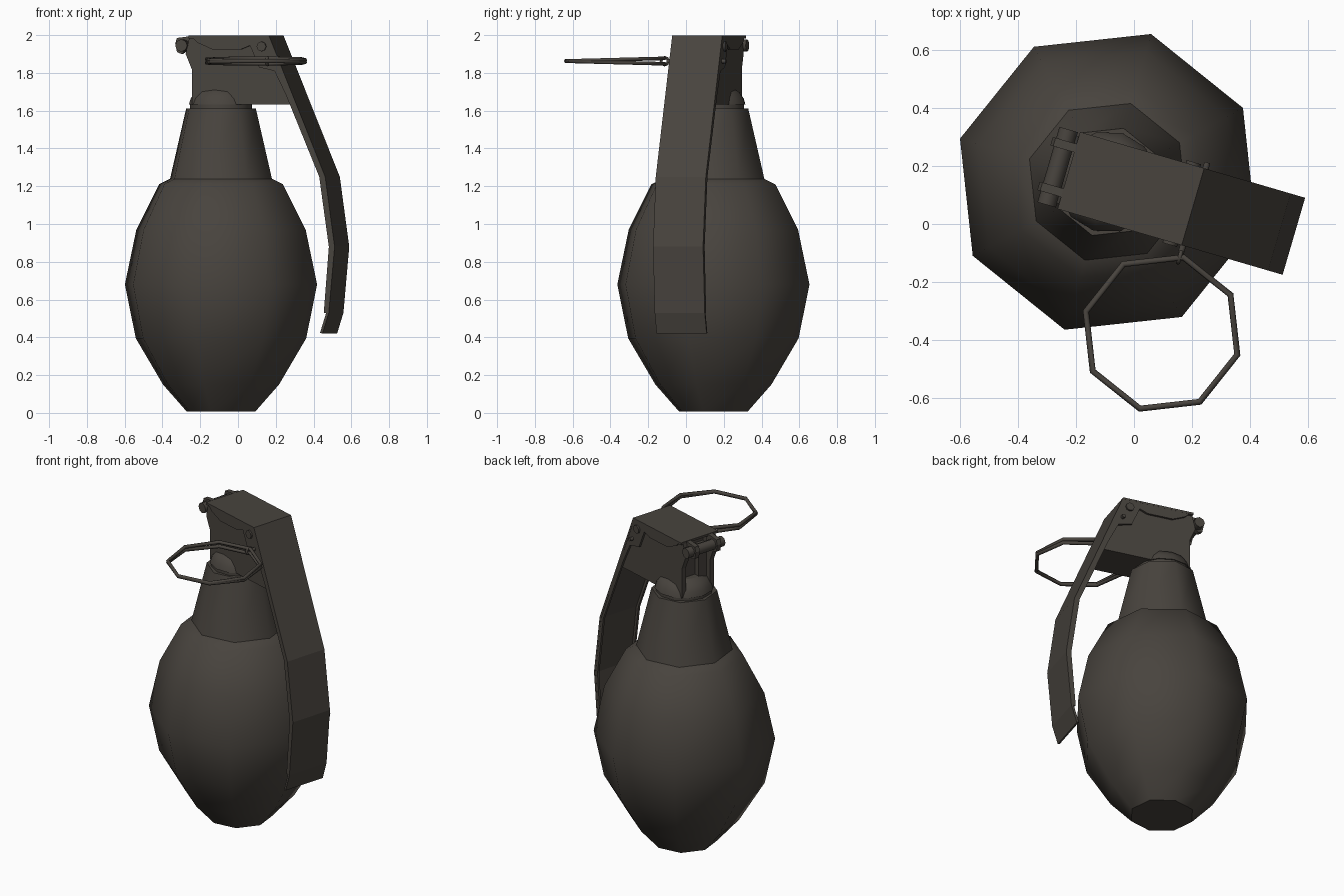
import bpy, bmesh, math
from mathutils import Matrix, Vector

if "Cube" in bpy.data.objects:
    bpy.data.objects.remove(bpy.data.objects["Cube"], do_unlink=True)

mat = bpy.data.materials.new("dark olive grey metal")
mat.use_nodes = True
COLOR = (0.065, 0.057, 0.048, 1)
mat.diffuse_color = COLOR
bsdf = mat.node_tree.nodes["Principled BSDF"]
bsdf.inputs["Base Color"].default_value = COLOR
bsdf.inputs["Roughness"].default_value = 0.7

# The whole assembly is turned about its own vertical axis
FRAME = Matrix.Translation((-0.09, 0.145, 0)) @ Matrix.Rotation(math.radians(-16.3), 4, "Z")


def finish(name, bm, matrix=FRAME, smooth=False):
    bmesh.ops.recalc_face_normals(bm, faces=bm.faces)
    for f in bm.faces:
        f.smooth = smooth and len(f.verts) == 4
    for e in bm.edges:
        if any(not f.smooth for f in e.link_faces):
            e.smooth = False
    mesh = bpy.data.meshes.new(name)
    bm.to_mesh(mesh)
    bm.free()
    mesh.materials.append(mat)
    ob = bpy.data.objects.new(name, mesh)
    ob.matrix_world = matrix
    bpy.context.collection.objects.link(ob)
    return ob


def lathe(name, profile, sides=8):
    """Spin (radius, height) pairs about the vertical axis."""
    bm = bmesh.new()
    rings = []
    for r, z in profile:
        angles = [math.tau * i / sides for i in range(sides)]
        rings.append([bm.verts.new((r * math.cos(a), r * math.sin(a), z)) for a in angles])
    for low, high in zip(rings, rings[1:]):
        for i in range(sides):
            j = (i + 1) % sides
            bm.faces.new((low[i], low[j], high[j], high[i]))
    bm.faces.new(rings[0])
    bm.faces.new(rings[-1])
    return finish(name, bm, smooth=True)


def prism(name, outline, v0, v1):
    """Side outline of (along, height) points, extruded across the width."""
    bm = bmesh.new()
    face = bm.faces.new([bm.verts.new((u, v0, z)) for u, z in outline])
    new = bmesh.ops.extrude_face_region(bm, geom=[face])["geom"]
    verts = [g for g in new if isinstance(g, bmesh.types.BMVert)]
    bmesh.ops.translate(bm, vec=(0, v1 - v0, 0), verts=verts)
    return finish(name, bm)


def rod(name, u, z, r, v0, v1, sides=8):
    """Cylinder lying across the width."""
    bm = bmesh.new()
    m = Matrix.Translation((u, (v0 + v1) / 2, z)) @ Matrix.Rotation(math.pi / 2, 4, "X")
    bmesh.ops.create_cone(bm, cap_ends=True, segments=sides, radius1=r, radius2=r,
                          depth=abs(v1 - v0), matrix=m)
    return finish(name, bm, smooth=sides > 4)


def torus(name, matrix, major, minor, sides=8, tube=6):
    bm = bmesh.new()
    rings = []
    for i in range(sides):
        turn = Matrix.Rotation(math.tau * i / sides, 3, "Z")
        rings.append([bm.verts.new(turn @ Vector((major + minor * math.cos(math.tau * k / tube), 0,
                                                  minor * math.sin(math.tau * k / tube))))
                      for k in range(tube)])
    for i in range(sides):
        a, b = rings[i], rings[(i + 1) % sides]
        for k in range(tube):
            n = (k + 1) % tube
            bm.faces.new((a[k], a[n], b[n], b[k]))
    return finish(name, bm, matrix, smooth=True)


def inset(path, depth):
    """Offset an open path towards the inside of the bend."""
    out = []
    for i, p in enumerate(path):
        a, b = Vector(path[max(i - 1, 0)]), Vector(path[min(i + 1, len(path) - 1)])
        d = (b - a).normalized()
        out.append((p[0] + d.y * depth, p[1] - d.x * depth))
    return out


# Body, neck and collar
lathe("body", [(0.19, 0.008), (0.32, 0.15), (0.47, 0.395), (0.53, 0.68),
               (0.467, 0.97), (0.342, 1.21), (0.275, 1.242)])
lathe("neck", [(0.282, 1.235), (0.192, 1.612)])
lathe("collar", [(0.168, 1.60), (0.168, 1.64)], 12)
lathe("collar_dome", [(0.175, 1.632), (0.165, 1.665), (0.14, 1.70), (0.10, 1.72)], 12)

# Head block with an open recess between two rear cheeks
prism("head_block", [(-0.06, 1.632), (0.43, 1.632), (0.285, 1.985), (-0.06, 1.985)], -0.12, 0.12)
cheek = [(-0.126, 1.632), (-0.06, 1.632), (-0.06, 1.985), (-0.14, 1.985), (-0.16, 1.90), (-0.126, 1.82)]
prism("recess_step", [(-0.095, 1.632), (-0.06, 1.632), (-0.06, 1.92), (-0.095, 1.92)], -0.09, -0.03)

# Safety lever: bent skin with a side flange on both edges
path = [(-0.14, 1.997), (0.305, 1.997), (0.615, 1.25), (0.667, 0.88), (0.635, 0.53), (0.60, 0.42)]
prism("lever_skin", path + inset(path, 0.014)[::-1], -0.138, 0.138)
flange = [(-0.12, 1.99)] + path[1:5] + [
    (0.607, 0.53), (0.635, 0.88), (0.582, 1.25), (0.40, 1.68), (0.335, 1.81), (0.25, 1.83),
    (0.22, 1.90), (0.20, 1.945), (0.15, 1.925), (-0.01, 1.925), (-0.09, 1.96)]
hook = [(-0.12, 1.997), (-0.215, 1.985), (-0.225, 1.955), (-0.215, 1.91), (-0.19, 1.90), (-0.12, 1.95)]
for side, s in (("left", 1), ("right", -1)):
    prism(f"head_cheek_{side}", cheek, s * 0.09, s * 0.12)
    prism(f"lever_flange_{side}", flange, s * 0.124, s * 0.1375)
    prism(f"lever_hook_{side}", hook, s * 0.065, s * 0.095)
    rod(f"hinge_boss_{side}", 0.265, 1.94, 0.026, s * 0.12, s * 0.148)
rod("hinge_bar", -0.18, 1.945, 0.033, -0.135, 0.135)

# Pull pin with its eye and a double split ring
rod("pull_pin", 0.31, 1.862, 0.012, -0.165, 0.16, 6)
eye = FRAME @ Matrix.Translation((0.31, -0.178, 1.862)) @ Matrix.Rotation(math.pi / 2, 4, "Y")
torus("pin_eye", eye, 0.02, 0.008)
for i, tilt in enumerate((-1.5, 1.5)):
    m = (Matrix.Translation((0.095, -0.375, 1.855 + 0.015 * i))
         @ Matrix.Rotation(math.radians(tilt), 4, "X")
         @ Matrix.Rotation(math.radians(-16), 4, "Z"))
    torus(f"pull_ring_{i + 1}", m, 0.271, 0.011)
